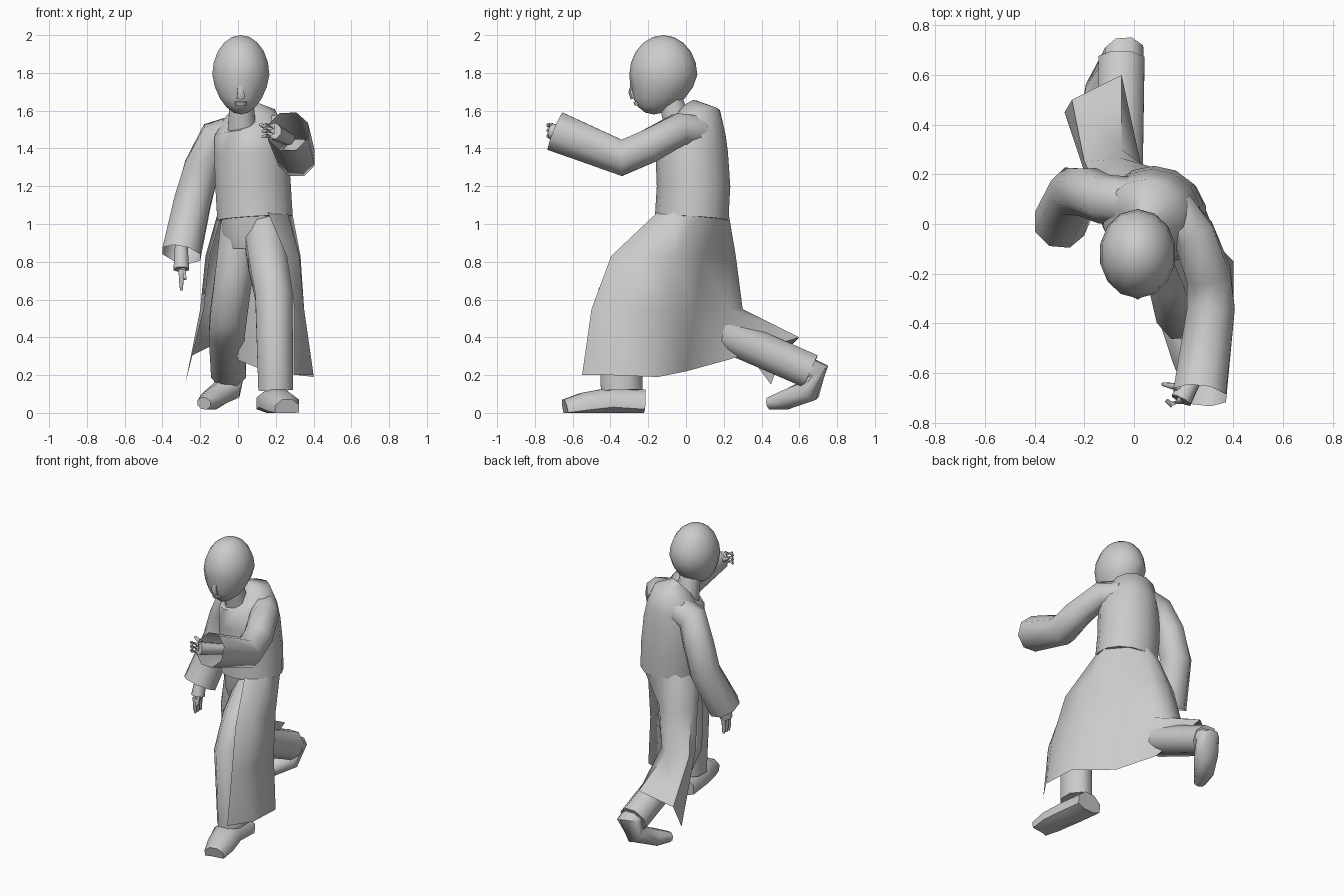
import bpy, bmesh, math
from mathutils import Vector

cube = bpy.data.objects.get("Cube")
if cube:
    bpy.data.objects.remove(cube, do_unlink=True)

shade = 0.6
colour = (shade, shade, shade, 1)
grey = bpy.data.materials.new("plain grey")
grey.use_nodes = True
grey.diffuse_color = colour
grey.node_tree.nodes["Principled BSDF"].inputs["Base Color"].default_value = colour


def finish(name, bm):
    bmesh.ops.recalc_face_normals(bm, faces=bm.faces)
    mesh = bpy.data.meshes.new(name)
    bm.to_mesh(mesh)
    bm.free()
    mesh.materials.append(grey)
    obj = bpy.data.objects.new(name, mesh)
    bpy.context.collection.objects.link(obj)
    bpy.ops.object.select_all(action='DESELECT')
    obj.select_set(True)
    bpy.context.view_layer.objects.active = obj
    bpy.ops.object.shade_smooth_by_angle(angle=math.radians(60))


def bridge(bm, rows, closed):
    """Fill quads between neighbouring rows of vertices."""
    for low, high in zip(rows, rows[1:]):
        count = len(low)
        for k in range(count if closed else count - 1):
            j = (k + 1) % count
            bm.faces.new((low[k], low[j], high[j], high[k]))


def tube(name, path, start, end, depth=1, power=1, sides=8, open_end=False):
    """Sweep a ring along a path; its radius eases from start to end and never dips below the ground."""
    bm = bmesh.new()
    points = [Vector(p) for p in path]
    last = len(points) - 1
    rows = []
    for i, point in enumerate(points):
        before = (point - points[max(i - 1, 0)]).normalized()
        after = (points[min(i + 1, last)] - point).normalized()
        tangent = (before + after).normalized()
        normal = tangent.cross(Vector((1, 0, 0))).normalized()
        across = normal.cross(tangent)
        radius = start + (end - start) * (i / last) ** power
        row = []
        for k in range(sides):
            turn = math.tau * (k + 0.5) / sides
            spot = point + radius * (across * math.cos(turn) + normal * depth * math.sin(turn))
            spot.z = max(spot.z, 0)
            row.append(bm.verts.new(spot))
        rows.append(row)
    bridge(bm, rows, closed=True)
    bm.faces.new(rows[0])
    if not open_end:
        bm.faces.new(rows[-1])
    finish(name, bm)


def build_head():
    """A ball whose lower half narrows and slides forward into the jaw."""
    bm = bmesh.new()
    bmesh.ops.create_uvsphere(bm, u_segments=14, v_segments=10, radius=1)
    for vert in bm.verts:
        x, y, z = vert.co
        drop = max(-z, 0)
        # Eye sockets sit just below the middle of the face
        socket = 0.015 if y < -0.6 and 0.2 < abs(x) < 0.7 and -0.4 < z < -0.2 else 0
        vert.co = (x * 0.155 * (1 - 0.15 * drop) + 0.015,
                   y * 0.18 * (1 - 0.1 * drop) - 0.12 - 0.05 * drop ** 1.5 + socket,
                   z * 0.21 + 1.79)
    finish("head", bm)


def build_skirt(columns):
    """Cloth hung from the waist ellipse; each column gives a thigh point and a hem point."""
    bm = bmesh.new()
    rows = []
    for i, (thigh, hem) in enumerate(columns):
        turn = math.radians(40 * i - 70)
        waist = Vector((0.09 + 0.2 * math.cos(turn), 0.03 + 0.195 * math.sin(turn), 1.06))
        thigh = Vector((*thigh, 0.55))
        # The cloth swings out quickly below the waist, then hangs steeper
        flare = waist.lerp(thigh, 0.7)
        flare.z = waist.lerp(thigh, 0.45).z
        rows.append([bm.verts.new(p) for p in (waist, flare, thigh, hem)])
    bridge(bm, rows, closed=False)
    finish("coat_skirt", bm)


# Head, face and neck
build_head()
tube("nose", [(0.015, -0.27, 1.77), (0.015, -0.285, 1.7), (0.015, -0.27, 1.67)], 0.015, 0.025, sides=6)
tube("lips", [(0.015, -0.26, 1.65), (0.015, -0.255, 1.63)], 0.035, 0.03, depth=0.6)
tube("neck", [(0.02, -0.04, 1.5), (0.02, -0.09, 1.7)], 0.08, 0.065)

# Coat
tube("coat_body", [(0.09, 0.03, 1.03), (0.08, 0.04, 1.2), (0.07, 0.03, 1.38), (0.06, 0.03, 1.49),
                   (0.05, 0.04, 1.56), (0.03, 0, 1.6)], 0.205, 0.08, depth=0.95, power=4, sides=14)
build_skirt([
    ((0.3, -0.5), (0.3, -0.55, 0.2)),
    ((0.35, -0.4), (0.4, -0.4, 0.2)),
    ((0.35, -0.1), (0.4, -0.15, 0.19)),
    ((0.15, 0.05), (0.15, 0, 0.22)),
    ((0.03, 0.23), (0, 0.22, 0.28)),
    ((-0.05, 0.3), (-0.05, 0.6, 0.4)),
    ((-0.2, 0.25), (-0.25, 0.5, 0.3)),
    ((-0.18, 0.15), (-0.28, 0.45, 0.15))])

# Trousers: the left leg bears the weight, the right one trails
tube("hips", [(0.07, 0.02, 0.87), (0.07, 0.02, 0.93), (0.08, 0.03, 1.05)], 0.14, 0.18, sides=10)
tube("left_trouser", [(0.14, 0, 0.97), (0.16, -0.2, 0.8), (0.19, -0.35, 0.62), (0.2, -0.34, 0.12)],
     0.12, 0.1, depth=1.2)
tube("right_trouser", [(0.01, 0.03, 1), (-0.02, 0.02, 0.75), (-0.05, 0.07, 0.52), (-0.06, 0.18, 0.43),
                       (-0.05, 0.66, 0.22)], 0.11, 0.1)

# Shoes
tube("left_shoe", [(0.19, -0.22, 0.05), (0.2, -0.4, 0.06), (0.24, -0.54, 0.04), (0.26, -0.64, 0.02)],
     0.1, 0.07, depth=0.8, power=3)
tube("right_shoe", [(-0.04, 0.6, 0.25), (-0.04, 0.69, 0.22), (-0.06, 0.65, 0.12), (-0.14, 0.53, 0.07),
                    (-0.18, 0.44, 0.05)], 0.085, 0.04, depth=0.85, power=3)

# Sleeves, flaring to open cuffs
tube("left_sleeve", [(0.16, 0.06, 1.49), (0.24, -0.04, 1.5), (0.3, -0.2, 1.41), (0.31, -0.34, 1.35),
                     (0.265, -0.69, 1.49)], 0.09, 0.115, power=2, open_end=True)
tube("right_sleeve", [(0, 0.09, 1.48), (-0.12, 0.1, 1.45), (-0.19, 0.13, 1.3), (-0.24, 0.13, 1.12),
                      (-0.3, 0, 0.84)], 0.1, 0.11, power=2, open_end=True)


def build_hand(side, wrist, palm_end, spread, curl, thumb):
    """A palm, three fingers set apart by spread and ending at curl, and a thumb."""
    wrist, palm_end, spread, curl, thumb = map(Vector, (wrist, palm_end, spread, curl, thumb))
    tube(side + "_palm", [wrist, wrist.lerp(palm_end, 0.6), palm_end], 0.035, 0.045)
    forward = (palm_end - wrist).normalized() * 0.04
    for i, finger in enumerate(("upper", "middle", "lower")):
        root = palm_end + spread * (i - 1)
        tube(f"{side}_{finger}_finger", [root, root + curl / 2 + forward / 2, root + curl], 0.018, 0.008, sides=6)
    base = wrist.lerp(palm_end, 0.7)
    tube(side + "_thumb", [base, base + thumb * 0.6, base + thumb], 0.02, 0.008, sides=6)


# Hands
build_hand("left", wrist=(0.27, -0.56, 1.45), palm_end=(0.19, -0.71, 1.49), spread=(0, 0, -0.028),
           curl=(-0.06, 0, 0), thumb=(-0.1, 0.02, 0.05))
build_hand("right", wrist=(-0.3, 0.03, 0.92), palm_end=(-0.3, -0.02, 0.76), spread=(0, 0.028, 0),
           curl=(0, 0, -0.11), thumb=(0.02, -0.06, -0.1))
